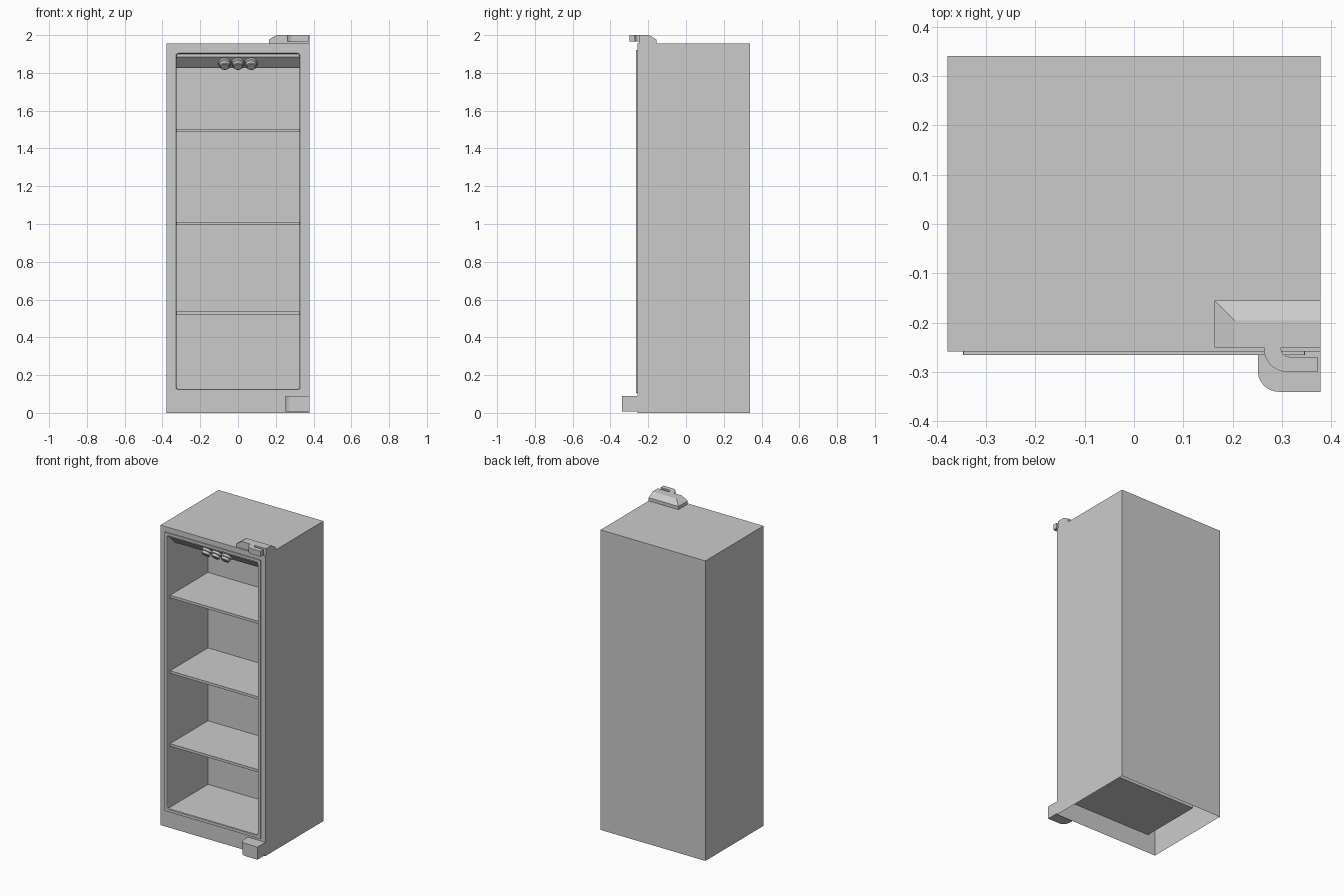
import bpy, bmesh, math
from mathutils import Matrix, Vector

if "Cube" in bpy.data.objects:
    bpy.data.objects.remove(bpy.data.objects["Cube"])


def finish(name, bm, smooth=False):
    bmesh.ops.remove_doubles(bm, verts=bm.verts, dist=1e-5)
    bmesh.ops.recalc_face_normals(bm, faces=bm.faces)
    me = bpy.data.meshes.new(name)
    bm.to_mesh(me)
    bm.free()
    ob = bpy.data.objects.new(name, me)
    bpy.context.collection.objects.link(ob)
    if smooth:
        bpy.context.view_layer.objects.active = ob
        ob.select_set(True)
        bpy.ops.object.shade_smooth_by_angle(angle=math.radians(35))
        ob.select_set(False)
    return ob


def loft(bm, rings, closed=False):
    """Join rings of points with quads."""
    vs = [[bm.verts.new(p) for p in r] for r in rings]
    pairs = list(zip(vs, vs[1:])) + ([(vs[-1], vs[0])] if closed else [])
    for a, b in pairs:
        n = len(a)
        for i in range(n):
            j = (i + 1) % n
            bm.faces.new((a[i], a[j], b[j], b[i]))
    return vs


def prism(name, pts, z0, z1, smooth=False):
    bm = bmesh.new()
    vs = loft(bm, [[(x, y, z) for x, y in pts] for z in (z0, z1)])
    for r in vs:
        bm.faces.new(r)
    return finish(name, bm, smooth)


def box(name, x0, x1, y0, y1, z0, z1):
    return prism(name, [(x0, y0), (x1, y0), (x1, y1), (x0, y1)], z0, z1)


def rect(w, z0, z1, y):
    return [(-w, y, z0), (w, y, z0), (w, y, z1), (-w, y, z1)]


def round_rect(w, z0, z1, y, r, n=4):
    pts = []
    for k, (cx, cz) in enumerate([(w - r, z1 - r), (r - w, z1 - r), (r - w, z0 + r), (w - r, z0 + r)]):
        for i in range(n + 1):
            a = math.pi / 2 * (k + i / n)
            pts.append((cx + r * math.cos(a), y, cz + r * math.sin(a)))
    return pts


def arc(cx, cy, r, a0, a1, n=6):
    return [(cx + r * math.cos(math.radians(a0 + (a1 - a0) * i / n)),
             cy + r * math.sin(math.radians(a0 + (a1 - a0) * i / n))) for i in range(n + 1)]


F, B, W, IN = -0.258, 0.34, 0.378, 0.325   # front, back, half width, cavity half width
BACK = 0.155                                # cavity back

# cabinet: thin shell open underneath, front rim and inner cavity
bm = bmesh.new()
vs = loft(bm, [rect(IN, 0.122, 1.905, F), rect(W, 0, 1.955, F)])
outer = rect(W, 0, 1.955, F)
back = rect(W, 0, 1.955, B)
for i in (1, 2, 3):
    j = (i + 1) % 4
    bm.faces.new([bm.verts.new(p) for p in (outer[i], outer[j], back[j], back[i])])
bm.faces.new([bm.verts.new(p) for p in back])
prof = [(F, 0.122), (BACK, 0.122), (BACK, 1.825), (-0.18, 1.825),
        (-0.24, 1.885), (-0.24, 1.905), (F, 1.905)]
sides = [[bm.verts.new((s * IN, y, z)) for y, z in prof] for s in (-1, 1)]
for s in sides:
    bm.faces.new(s)
for i in range(len(prof) - 1):
    bm.faces.new((sides[0][i], sides[0][i + 1], sides[1][i + 1], sides[1][i]))
# the open underside means the seams must be merged before normals are fixed
cabinet = finish("cabinet", bm)

# door gasket around the opening
bm = bmesh.new()
loft(bm, [round_rect(0.346, 0.105, 1.921, F, 0.003),
          round_rect(0.346, 0.105, 1.921, -0.265, 0.003),
          round_rect(0.328, 0.123, 1.904, -0.265, 0.012),
          round_rect(0.325, 0.126, 1.901, F, 0.012)], closed=True)
finish("door_gasket", bm)

# shelves
for k, z in enumerate((0.519, 0.994, 1.486)):
    box(f"shelf_{k + 1}", -IN, IN, -0.235, BACK, z, z + 0.017)

# control knobs on the sloped panel
normal = Vector((0, -1, -1)).normalized()
rot = normal.to_track_quat('Z', 'Y').to_matrix().to_4x4()
for k, x in enumerate((-0.07, 0, 0.07)):
    bm = bmesh.new()
    rings = [(0.033, -0.002), (0.033, 0.014), (0.028, 0.018), (0.026, 0.032), (0.022, 0.035)]
    vs = loft(bm, [[(r * math.cos(a), r * math.sin(a), h)
                    for a in [2 * math.pi * i / 24 for i in range(24)]] for r, h in rings])
    bm.faces.new(vs[0])
    bm.faces.new(vs[-1])
    bm.transform(Matrix.Translation((x, -0.21, 1.857)) @ rot)
    finish(f"knob_{k + 1}", bm, True)

# top hinge cover with chamfered left and back edges
bm = bmesh.new()
for x0, y1, z in ((0.163, -0.155, 1.955), (0.163, -0.155, 1.976), (0.205, -0.196, 2.0)):
    for x, y in ((x0, -0.25), (W, -0.25), (W, y1), (x0, y1)):
        bm.verts.new((x, y, z))
bmesh.ops.convex_hull(bm, input=bm.verts)
bmesh.ops.dissolve_limit(bm, angle_limit=0.01, verts=bm.verts, edges=bm.edges)
finish("top_hinge_cover", bm)

# top hinge hook
hook = ([(0.263, -0.248)] + arc(0.311, -0.252, 0.048, 180, 270)
        + [(0.372, -0.300), (0.372, -0.269)] + arc(0.314, -0.253, 0.016, 270, 180, 4)
        + [(0.298, -0.248)])
prism("top_hinge_hook", hook, 1.965, 2.0, True)

# bottom hinge block
block = ([(0.251, F)] + arc(0.293, -0.298, 0.042, 180, 270) + [(W, -0.34), (W, F)])
prism("bottom_hinge", block, 0.008, 0.09, True)
